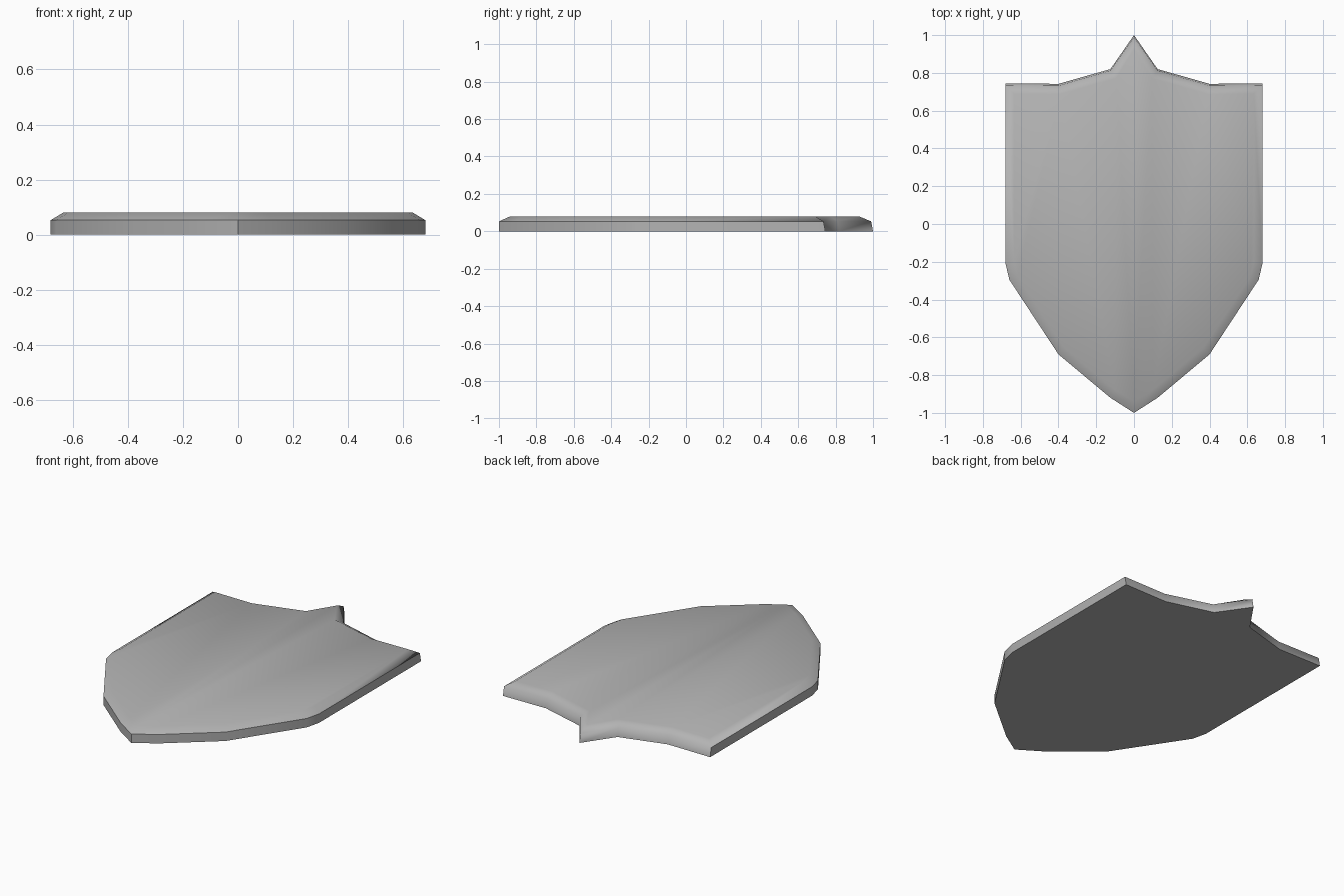
import bpy
import bmesh
import math

if "Cube" in bpy.data.objects:
    bpy.data.objects.remove(bpy.data.objects["Cube"])

# Right half of the outline, from top spike to bottom point, at three levels
base = [(0, 1), (0.125, 0.82), (0.40, 0.742), (0.68, 0.745), (0.68, -0.21),
        (0.66, -0.295), (0.40, -0.69), (0.125, -0.92), (0, -1)]
rim = [(0, 0.99), (0.125, 0.812), (0.40, 0.732), (0.68, 0.735)] + base[4:]
face = [(0, 0.925), (0.095, 0.772), (0.392, 0.687), (0.635, 0.69), (0.635, -0.20),
        (0.616, -0.28), (0.367, -0.657), (0.10, -0.878), (0, -0.94)]


def ring(bm, half, z):
    """Mirror a half outline into a closed counter-clockwise vertex loop."""
    full = half[::-1] + [(-x, y) for x, y in half[1:-1]]
    return [bm.verts.new((x, y, z)) for x, y in full]


bm = bmesh.new()
rings = [ring(bm, base, 0), ring(bm, rim, 0.053), ring(bm, face, 0.08)]

# Side wall and sloped border
for low, high in zip(rings, rings[1:]):
    for i in range(len(low)):
        j = (i + 1) % len(low)
        bm.faces.new((low[i], low[j], high[j], high[i]))

# Flat back, and front face in lengthwise strips mirrored about the middle
bm.faces.new(rings[0][::-1])
top = rings[-1]
for strip in ((0, 1, 7, 8), (1, 2, 6, 7), (2, 3, 4, 5, 6)):
    bm.faces.new([top[i] for i in strip])
    bm.faces.new([top[-i % 16] for i in strip])
bmesh.ops.recalc_face_normals(bm, faces=bm.faces)

mesh = bpy.data.meshes.new("shield_plate")
bm.to_mesh(mesh)
bm.free()
plate = bpy.data.objects.new("shield_plate", mesh)
bpy.context.collection.objects.link(plate)

# Dark grey surface
grey = bpy.data.materials.new("dark_grey")
grey.diffuse_color = (0.45, 0.45, 0.45, 1)
grey.use_nodes = True
grey.node_tree.nodes["Principled BSDF"].inputs["Base Color"].default_value = grey.diffuse_color
mesh.materials.append(grey)

# Soft border and top edge, crisp outer edge on the sides
bpy.context.view_layer.objects.active = plate
plate.select_set(True)
bpy.ops.object.shade_smooth_by_angle(angle=math.radians(55))
